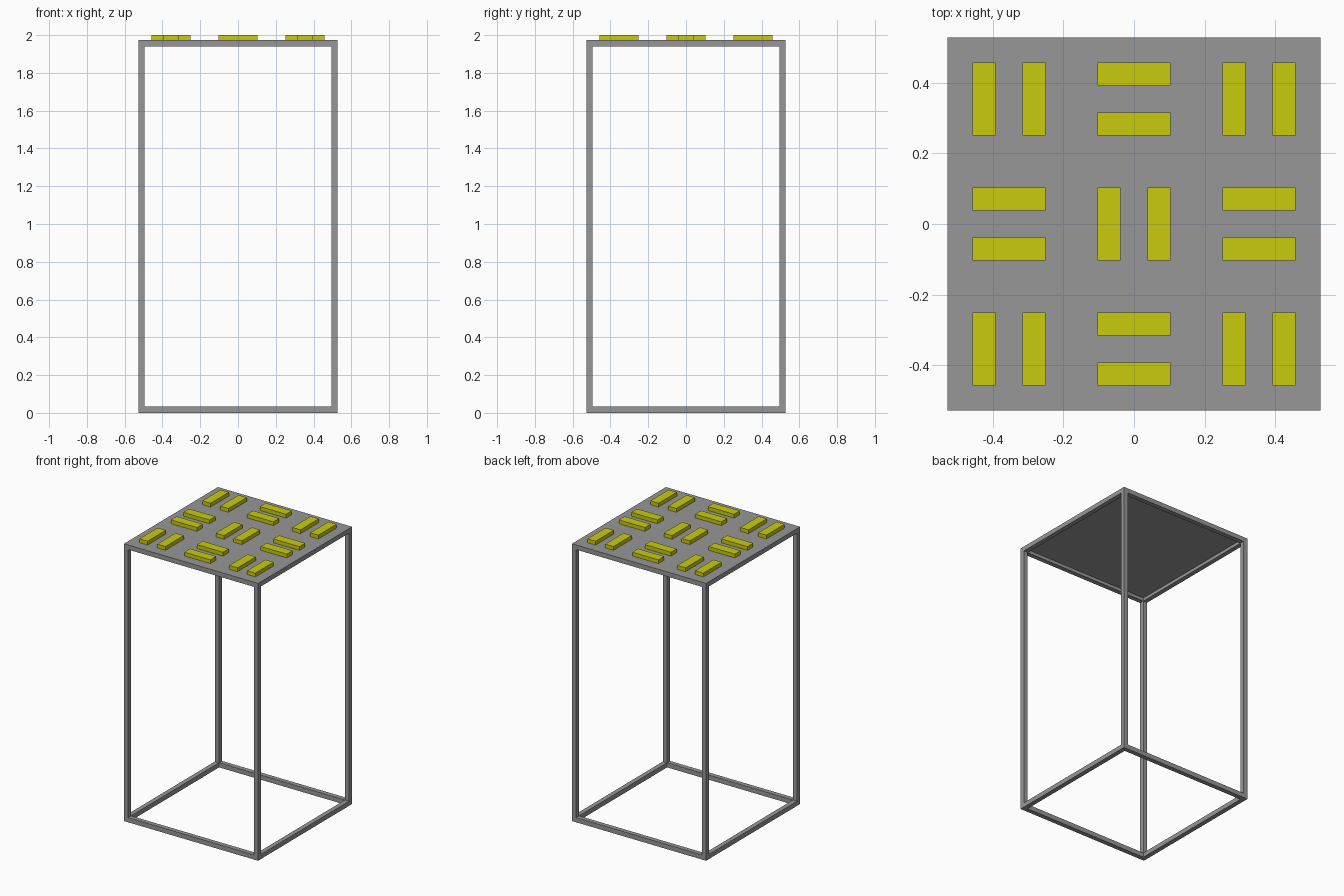
import bpy, bmesh
from mathutils import Vector

if "Cube" in bpy.data.objects:
    bpy.data.objects.remove(bpy.data.objects["Cube"])

HALF, BEAM, TOP = 0.528, 0.033, 1.973   # outer half width, beam thickness, frame height


def material(name, rgb):
    m = bpy.data.materials.new(name)
    m.diffuse_color = (*rgb, 1)
    m.use_nodes = True
    m.node_tree.nodes["Principled BSDF"].inputs["Base Color"].default_value = m.diffuse_color
    return m


grey = material("steel grey", (0.31, 0.31, 0.31))
yellow = material("tread yellow", (0.59, 0.60, 0.004))


def finish(name, bm, mat):
    mesh = bpy.data.meshes.new(name)
    bm.to_mesh(mesh)
    bm.free()
    mesh.materials.append(mat)
    obj = bpy.data.objects.new(name, mesh)
    bpy.context.collection.objects.link(obj)
    return obj


def box(name, lo, hi, mat):
    bm = bmesh.new()
    bmesh.ops.create_cube(bm, size=1)
    for v in bm.verts:
        v.co = [(hi[i] if v.co[i] > 0 else lo[i]) for i in range(3)]
    return finish(name, bm, mat)


# Open frame: the edge cells of a 3x3x3 grid, skinned as one closed surface
inner = HALF - BEAM
grid = [(-HALF, -inner, inner, HALF)] * 2 + [(0, BEAM, TOP - BEAM, TOP)]


def solid(c):
    return all(0 <= i <= 2 for i in c) and sum(i != 1 for i in c) >= 2


bm = bmesh.new()
for n in range(27):
    cell = (n % 3, n // 3 % 3, n // 9)
    if not solid(cell):
        continue
    for axis in range(3):
        for side in (0, 1):
            near = list(cell)
            near[axis] += 1 if side else -1
            if solid(near):
                continue
            u, w = (axis + 1) % 3, (axis + 2) % 3
            corners = []
            for a, b in ((0, 0), (1, 0), (1, 1), (0, 1)):
                p = Vector()
                p[axis] = grid[axis][cell[axis] + side]
                p[u] = grid[u][cell[u] + a]
                p[w] = grid[w][cell[w] + b]
                corners.append(bm.verts.new(p))
            bm.faces.new(corners if side else corners[::-1])
bmesh.ops.remove_doubles(bm, verts=bm.verts, dist=1e-4)
finish("frame", bm, grey)

# Top panel set inside the upper frame
box("top_panel", (-inner, -inner, TOP - 0.01), (inner, inner, TOP), grey)

# Raised tread bars: pairs in a 3x3 layout, alternating direction
PITCH, LENGTH, WIDTH, GAP = 0.354, 0.206, 0.065, 0.0705
for row in range(-1, 2):
    for col in range(-1, 2):
        along_y = (row + col) % 2 == 0
        for s in (-1, 1):
            cx, cy = col * PITCH, row * PITCH
            hx, hy = LENGTH / 2, WIDTH / 2
            if along_y:
                hx, hy = hy, hx
                cx += s * GAP
            else:
                cy += s * GAP
            box(f"tread_bar_{row + 1}_{col + 1}_{'a' if s < 0 else 'b'}",
                (cx - hx, cy - hy, TOP), (cx + hx, cy + hy, 2.0), yellow)
